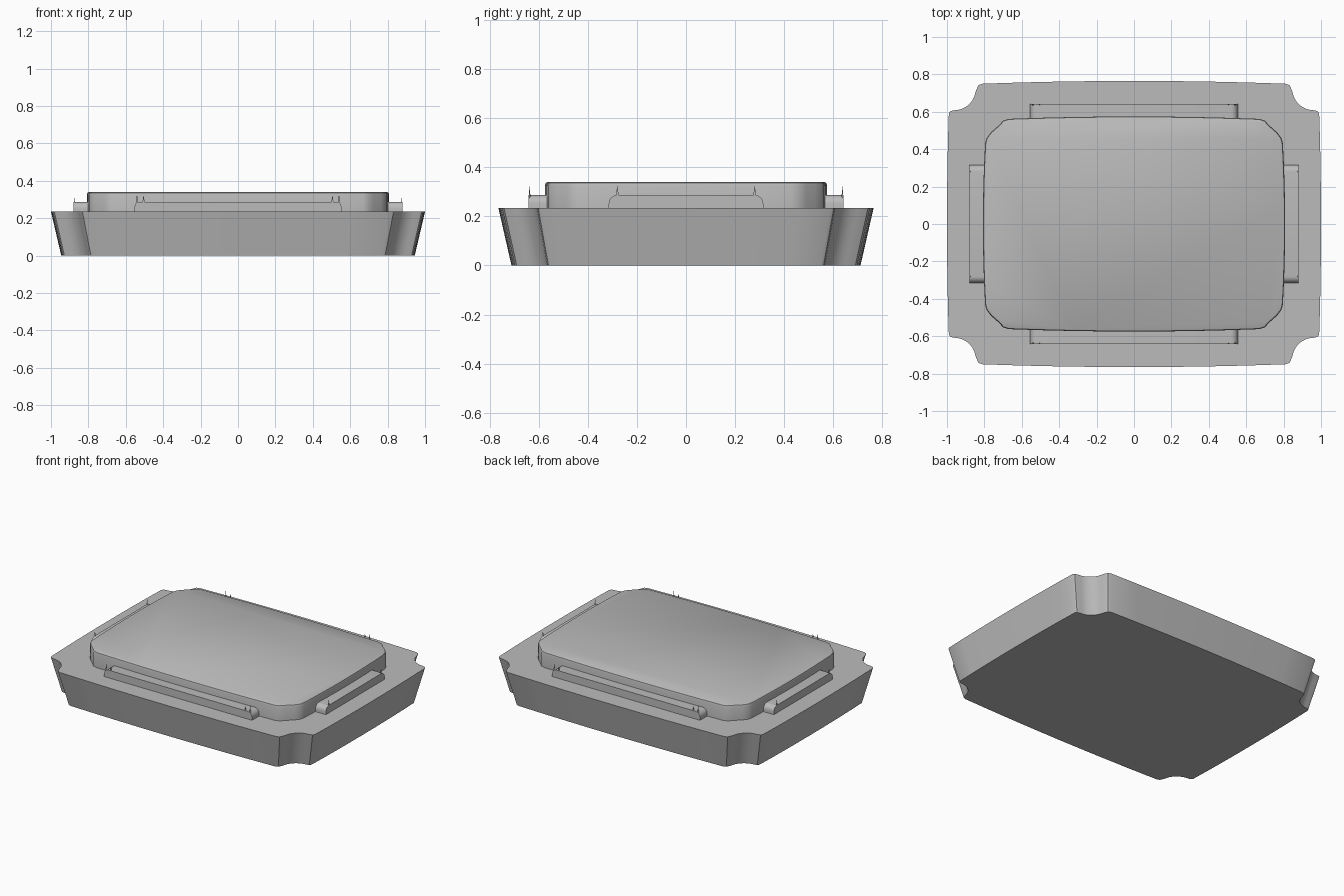
import bpy, bmesh, math
from mathutils import Matrix

cube = bpy.data.objects.get("Cube")
if cube:
    bpy.data.objects.remove(cube, do_unlink=True)

grey = bpy.data.materials.new("plain grey")
grey.use_nodes = True
grey.diffuse_color = (0.5, 0.5, 0.5, 1)
grey.node_tree.nodes["Principled BSDF"].inputs["Base Color"].default_value = (0.5, 0.5, 0.5, 1)


def finish(name, bm, smooth=True):
    bmesh.ops.recalc_face_normals(bm, faces=bm.faces)
    mesh = bpy.data.meshes.new(name)
    bm.to_mesh(mesh)
    bm.free()
    mesh.materials.append(grey)
    obj = bpy.data.objects.new(name, mesh)
    bpy.context.collection.objects.link(obj)
    if smooth:
        bpy.ops.object.select_all(action='DESELECT')
        obj.select_set(True)
        bpy.context.view_layer.objects.active = obj
        bpy.ops.object.shade_smooth_by_angle(angle=math.radians(35))
    return obj


def full_outline(quarter):
    """Mirror a quarter outline, from +y axis to +x axis, into a closed loop."""
    half = quarter + [(x, -y) for x, y in reversed(quarter[:-1])]
    return half + [(-x, y) for x, y in reversed(half[1:-1])]


def loft(name, outline, levels):
    """Stack scaled copies of an outline; each level is (z, x scale, y scale)."""
    bm = bmesh.new()
    rings = [[bm.verts.new((x * sx, y * sy, z)) for x, y in outline] for z, sx, sy in levels]
    n = len(outline)
    for low, high in zip(rings, rings[1:]):
        for i in range(n):
            j = (i + 1) % n
            bm.faces.new((low[i], low[j], high[j], high[i]))
    bm.faces.new(rings[0])
    bm.faces.new(rings[-1])
    return finish(name, bm)


def bowed(start, end, bow_x, bow_y, steps=4):
    """A gently bowed side, flattest next to the mirror axis."""
    pts = []
    for i in range(steps + 1):
        t = i / steps
        pts.append((start[0] + (end[0] - start[0]) * (t ** 2 if bow_x else t),
                    start[1] + (end[1] - start[1]) * (t ** 2 if bow_y else t)))
    return pts


# Flared base with a concave scoop at each corner
long_side = bowed((0, 0.765), (0.81, 0.75), False, True)
short_side = bowed((1.0, 0), (0.99, 0.61), True, False)[::-1]
scoop = [(0.832, 0.742), (0.842, 0.72)]
for i in range(1, 8):
    a = math.radians(180 + 90 * i / 8)
    scoop.append((0.962 + 0.115 * math.cos(a), 0.72 + 0.112 * math.sin(a)))
scoop += [(0.962, 0.608), (0.982, 0.603)]
short_side[0] = (0.99, 0.59)
base_outline = full_outline(long_side + scoop + short_side)
loft("base", base_outline, [(0, 0.945, 0.93), (0.235, 1, 1)])

# Raised plate with cut corners and a softened top edge
plate_quarter = (bowed((0, 0.575), (0.67, 0.562), False, True)
                 + [(0.7, 0.552), (0.725, 0.525), (0.765, 0.49), (0.788, 0.46)]
                 + bowed((0.808, 0), (0.796, 0.43), True, False)[::-1])
loft("raised_plate", full_outline(plate_quarter),
     [(0.225, 1, 1), (0.325, 1, 1), (0.336, 0.996, 0.995), (0.34, 0.988, 0.985)])


def rail(name, half_length, inner, outer, angle):
    """A low bar with rounded ends, lying along one side of the plate."""
    radius, top, bottom = 0.035, 0.287, 0.225
    half = [(half_length, bottom)]
    for i in range(7):
        a = math.radians(15 * i)
        half.append((half_length - radius + radius * math.cos(a),
                     top - radius + radius * math.sin(a)))
    profile = half + [(-x, z) for x, z in reversed(half)]
    bm = bmesh.new()
    face = bm.faces.new([bm.verts.new((x, -outer, z)) for x, z in profile])
    moved = bmesh.ops.extrude_face_region(bm, geom=[face])["geom"]
    bmesh.ops.translate(bm, verts=[v for v in moved if isinstance(v, bmesh.types.BMVert)],
                        vec=(0, outer - inner, 0))
    bm.transform(Matrix.Rotation(angle, 4, 'Z'))
    finish(name, bm)


def prongs(name, places, depth, angle):
    """Tiny pointed slivers standing at the ends of a rail."""
    bm = bmesh.new()
    for x, tip in places:
        for s in (-1, 1):
            ring = [bm.verts.new((s * x + dx, -depth + dy, 0.27))
                    for dx, dy in ((-0.008, 0), (0.008, 0), (0, 0.008))]
            point = bm.verts.new((s * x, -depth, tip))
            bm.faces.new(ring)
            for i in range(3):
                bm.faces.new((ring[i], ring[(i + 1) % 3], point))
    bm.transform(Matrix.Rotation(angle, 4, 'Z'))
    finish(name, bm, smooth=False)


# Rails and their prongs on all four sides
for side, quarter_turn in (("front", 0), ("left", 1), ("back", 2), ("right", 3)):
    turn = quarter_turn * math.pi / 2
    if quarter_turn % 2 == 0:
        rail(side + "_rail", 0.555, 0.55, 0.642, turn)
        prongs(side + "_prongs", [(0.505, 0.325), (0.54, 0.33)], 0.64, turn)
    else:
        rail(side + "_rail", 0.315, 0.78, 0.88, turn)
        prongs(side + "_prongs", [(0.28, 0.325)], 0.878, turn)
